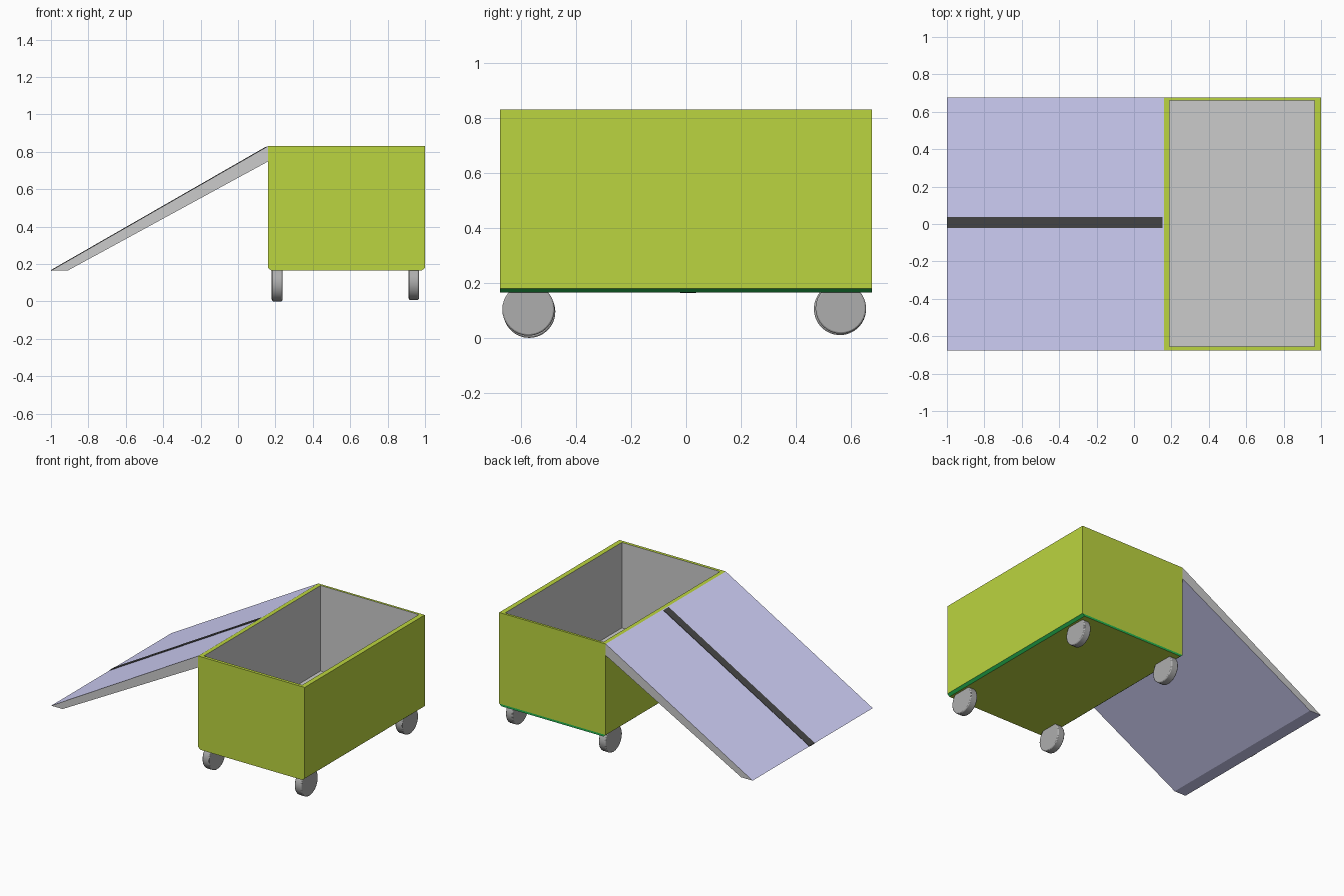
import bpy, bmesh, math

if "Cube" in bpy.data.objects:
    bpy.data.objects.remove(bpy.data.objects["Cube"])

Y0, Y1 = -0.677, 0.677


def material(name, rgb):
    m = bpy.data.materials.new(name)
    m.diffuse_color = (*rgb, 1)
    m.use_nodes = True
    m.node_tree.nodes["Principled BSDF"].inputs["Base Color"].default_value = m.diffuse_color
    return m


OLIVE = material("olive", (0.50, 0.66, 0.05))
GREEN = material("green", (0.02, 0.47, 0.08))
GREY = material("grey", (0.8, 0.8, 0.8))
BLUE = material("blue", (0.65, 0.65, 0.96))
BLACK = material("black", (0.06, 0.06, 0.06))
DARK = material("dark_grey", (0.42, 0.42, 0.42))


def prism(profile, y0, y1):
    """Extrude an xz profile along y, returned as a bmesh."""
    bm = bmesh.new()
    face = bm.faces.new([bm.verts.new((x, y0, z)) for x, z in profile])
    geom = bmesh.ops.extrude_face_region(bm, geom=[face])["geom"]
    for v in geom:
        if isinstance(v, bmesh.types.BMVert):
            v.co.y = y1
    bmesh.ops.recalc_face_normals(bm, faces=bm.faces)
    return bm


def finish(bm, name, mats):
    me = bpy.data.meshes.new(name)
    bm.normal_update()
    bm.to_mesh(me)
    bm.free()
    for m in mats:
        me.materials.append(m)
    ob = bpy.data.objects.new(name, me)
    bpy.context.collection.objects.link(ob)
    return ob


# Open box with a grey lining
bm = prism([(0.16, 0.18), (1, 0.18), (1, 0.83), (0.16, 0.83)], Y0, Y1)
bm.normal_update()
top = max(bm.faces, key=lambda f: f.normal.z)
bmesh.ops.inset_region(bm, faces=[top], thickness=0.02)
for v in top.verts:
    v.co.x = 0.19 if v.co.x < 0.5 else 0.965
    v.co.y = -0.655 if v.co.y < 0 else 0.66
res = bmesh.ops.extrude_discrete_faces(bm, faces=[top])
floor = res["faces"][0]
for v in floor.verts:
    v.co.z = 0.22
for f in [floor] + [e.link_faces[0] if e.link_faces[0] != floor else e.link_faces[1]
                    for e in floor.edges]:
    f.material_index = 1
# Leave the underside to the chamfered base plate
bm.normal_update()
bmesh.ops.delete(bm, geom=[min(bm.faces, key=lambda f: f.normal.z)], context="FACES")
finish(bm, "box", [OLIVE, GREY])

# Base plate with green edges and an olive underside
bm = prism([(0.16, 0.18), (0.178, 0.165), (0.982, 0.165), (1, 0.18)], Y0, Y1)
bm.normal_update()
for f in bm.faces:
    f.material_index = 0 if f.normal.z < -0.9 or f.normal.y < -0.9 else 1
finish(bm, "base_plate", [OLIVE, GREEN])

# Sloping lid hanging from the box rim, grey at its two sides
bm = prism([(-1, 0.165), (-0.91, 0.165), (0.16, 0.748), (0.16, 0.83)], Y0, Y1)
bm.normal_update()
for f in bm.faces:
    f.material_index = 1 if abs(f.normal.y) > 0.9 else 0
finish(bm, "lid", [BLUE, GREY])

# Black stripe down the lid
bm = prism([(-1, 0.163), (-1, 0.168), (0.152, 0.829), (0.152, 0.822)], -0.022, 0.037)
finish(bm, "lid_stripe", [BLACK])


# Wheels
def wheel(name, x, y, z, r):
    bpy.ops.mesh.primitive_cylinder_add(vertices=32, radius=r, depth=0.054,
                                        location=(x, y, z), rotation=(0, math.pi / 2, 0))
    ob = bpy.context.object
    ob.name = name
    ob.data.materials.append(DARK)
    mod = ob.modifiers.new("rounded_edge", "BEVEL")
    mod.width, mod.segments = 0.006, 2
    bpy.ops.object.shade_smooth_by_angle()


wheel("front_left_wheel", 0.21, -0.57, 0.095, 0.095)
wheel("back_left_wheel", 0.205, 0.56, 0.105, 0.095)
wheel("front_right_wheel", 0.94, -0.573, 0.103, 0.095)
wheel("back_right_wheel", 0.938, 0.563, 0.107, 0.092)
